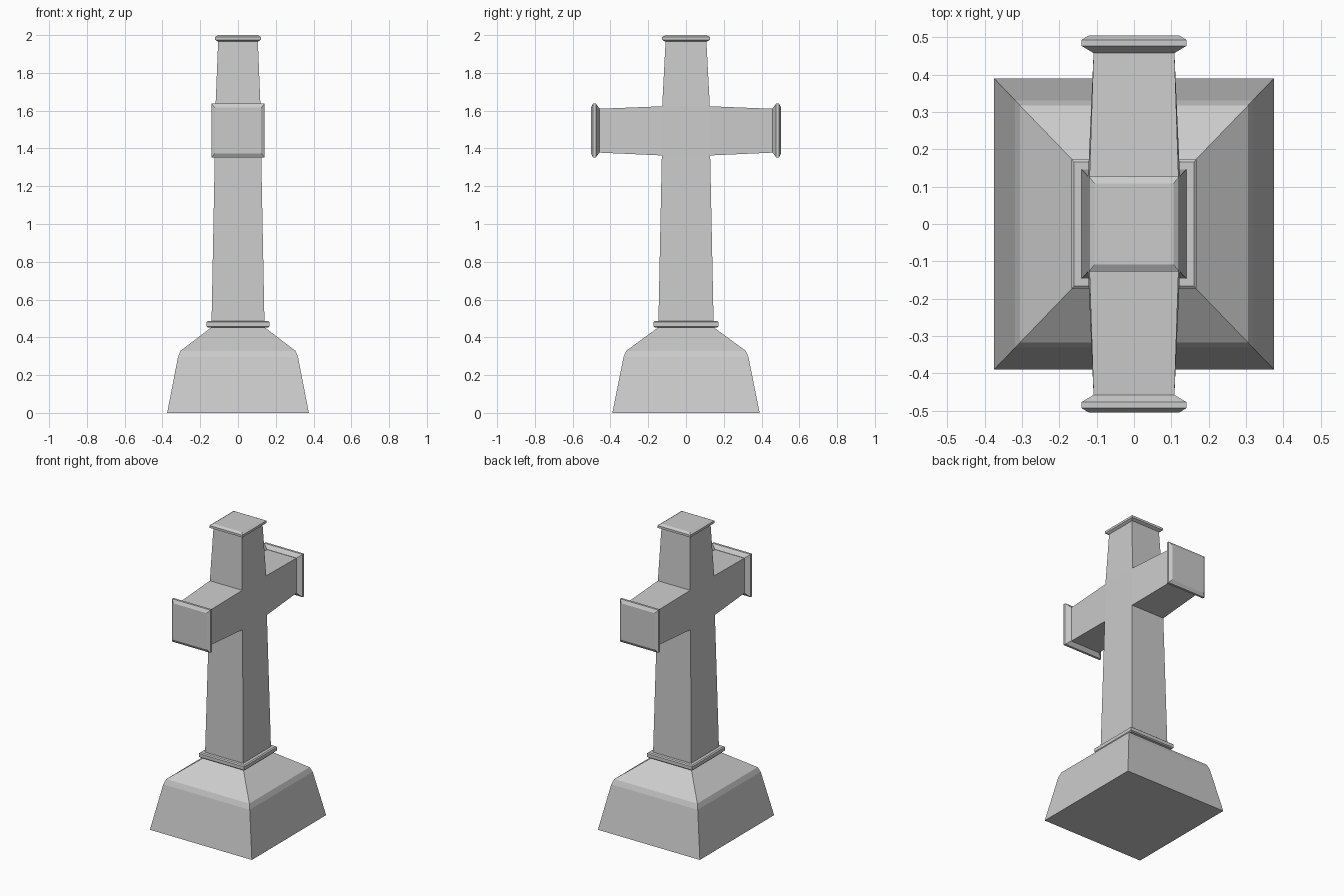
import bpy, bmesh
from math import radians
from mathutils import Matrix

if "Cube" in bpy.data.objects:
    bpy.data.objects.remove(bpy.data.objects["Cube"])


def loft(bm, rings):
    """Closed rectangular loft through (height, half_x, half_y) rings."""
    loops = [[bm.verts.new((sx * hx, sy * hy, z))
              for sx, sy in ((-1, -1), (1, -1), (1, 1), (-1, 1))]
             for z, hx, hy in rings]
    bm.faces.new(loops[0][::-1])
    bm.faces.new(loops[-1])
    sides = []
    for a, b in zip(loops, loops[1:]):
        sides.append([bm.faces.new((a[i], a[(i + 1) % 4], b[(i + 1) % 4], b[i]))
                      for i in range(4)])
    return sides


def finish(name, bm, matrix=Matrix()):
    bm.transform(matrix)
    bmesh.ops.recalc_face_normals(bm, faces=bm.faces[:])
    mesh = bpy.data.meshes.new(name)
    bm.to_mesh(mesh)
    bm.free()
    ob = bpy.data.objects.new(name, mesh)
    bpy.context.collection.objects.link(ob)
    return ob


def part(name, rings, matrix=Matrix()):
    bm = bmesh.new()
    loft(bm, rings)
    return finish(name, bm, matrix)


# Plinth with sloped shoulders and a narrow bevel
part("plinth", [(0, 0.375, 0.39), (0.295, 0.318, 0.331),
                (0.328, 0.305, 0.317), (0.455, 0.138, 0.144)])

# Collar between plinth and shaft
part("collar", [(0.452, 0.160, 0.166), (0.458, 0.167, 0.173),
                (0.480, 0.167, 0.173), (0.486, 0.160, 0.166)])

# Tapered shaft, with the arms extruded from its crossing section
bm = bmesh.new()
sides = loft(bm, [(0.484, 0.140, 0.146), (1.363, 0.123, 0.128),
                  (1.623, 0.119, 0.126), (1.970, 0.105, 0.108)])
for face, sign in ((sides[1][0], -1), (sides[1][2], 1)):
    tip = bmesh.ops.extrude_discrete_faces(bm, faces=[face])["faces"][0]
    for v in tip.verts:
        v.co.x = 0.108 if v.co.x > 0 else -0.108
        v.co.y = sign * 0.462
        v.co.z = 1.61 if v.co.z > 1.5 else 1.378
finish("cross", bm)

# Cap on the top of the shaft
part("top_cap", [(1.966, 0.107, 0.110), (1.975, 0.121, 0.127),
                 (1.990, 0.121, 0.127), (2.000, 0.106, 0.109)])

# Flared caps on both arm ends
arm_cap = [(0.458, 0.109, 0.117), (0.477, 0.141, 0.142),
           (0.492, 0.141, 0.142), (0.504, 0.122, 0.121)]
for name, angle in (("front_arm_cap", 90), ("back_arm_cap", -90)):
    part(name, arm_cap, Matrix.Translation((0, 0, 1.495))
         @ Matrix.Rotation(radians(angle), 4, 'X'))
